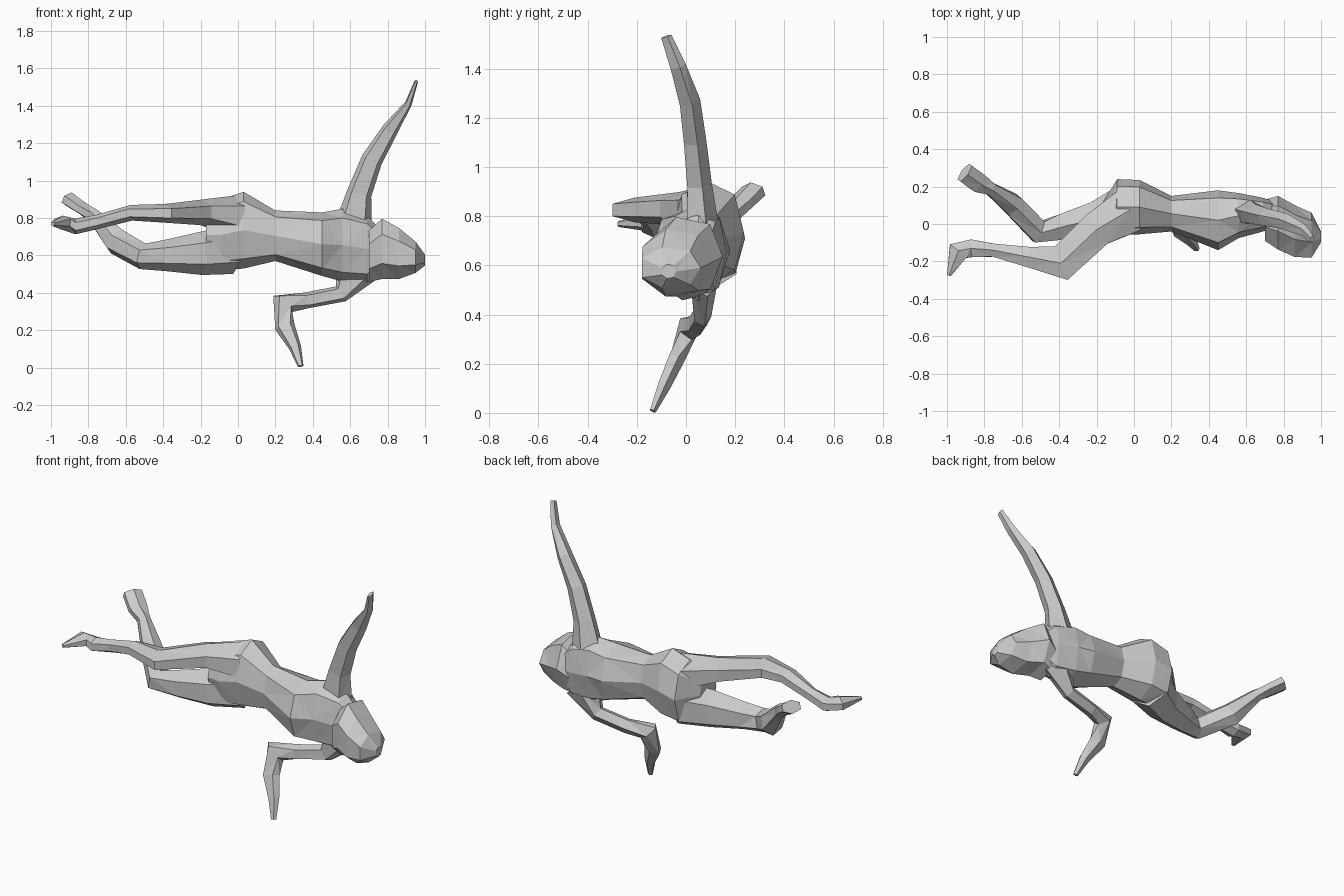
import bpy, bmesh, math
from mathutils import Vector


def loft(name, rings, ref, sides=6, axis=None, power=1.0):
    """Skin rings of (x, y, z, a, b); a runs along ref, b across it."""
    bm = bmesh.new()
    pts = [Vector(r[:3]) for r in rings]
    loops = []
    for i, (x, y, z, a, b) in enumerate(rings):
        t = Vector(axis) if axis else (pts[min(i + 1, len(pts) - 1)] - pts[max(i - 1, 0)]).normalized()
        u = Vector(ref)
        u = (u - t * u.dot(t)).normalized()
        v = t.cross(u)
        loop = []
        for k in range(sides):
            ang = 2 * math.pi * k / sides
            c, s = math.cos(ang), math.sin(ang)
            c = math.copysign(abs(c) ** power, c)
            s = math.copysign(abs(s) ** power, s)
            loop.append(bm.verts.new(pts[i] + u * a * c + v * b * s))
        loops.append(loop)
    for p, q in zip(loops, loops[1:]):
        for k in range(sides):
            n = (k + 1) % sides
            bm.faces.new((p[k], p[n], q[n], q[k]))
    bm.faces.new(loops[0][::-1])
    bm.faces.new(loops[-1])
    # irregular triangular facets
    bmesh.ops.triangulate(bm, faces=bm.faces[:])
    bmesh.ops.recalc_face_normals(bm, faces=bm.faces[:])
    me = bpy.data.meshes.new(name)
    bm.to_mesh(me)
    bm.free()
    ob = bpy.data.objects.new(name, me)
    bpy.context.collection.objects.link(ob)
    return ob


X, Y, Z = (1, 0, 0), (0, 1, 0), (0, 0, 1)

# torso, from the neck down to the hips
loft("torso", [
    (.75, .05, .63, .07, .12),
    (.69, .05, .635, .09, .18),
    (.56, .045, .655, .12, .195),
    (.45, .02, .66, .16, .17),
    (.20, .055, .705, .095, .135),
    (.03, .09, .735, .145, .205),
    (-.09, .09, .71, .15, .19),
    (-.17, .03, .71, .08, .10)], Y, 8, X, .85)

# head, tilted forward
loft("head", [
    (.70, .015, .595, .115, .14),
    (.77, .0, .635, .15, .165),
    (.86, -.045, .61, .145, .14),
    (.95, -.065, .59, .125, .085),
    (1.0, -.07, .575, .03, .03)], Y, 7, X, .9)

# raised arm
loft("raised_arm", [
    (.62, .06, .78, .07, .10),
    (.648, .05, .93, .055, .07),
    (.715, .032, 1.11, .05, .06),
    (.812, .012, 1.27, .046, .046),
    (.91, -.035, 1.41, .035, .02),
    (.953, -.082, 1.53, .024, .01)], Y, 5)

# lowered arm, bent at the elbow
loft("lowered_arm", [
    (.64, .07, .54, .06, .13),
    (.55, .065, .395, .038, .05),
    (.37, .045, .36, .042, .045),
    (.243, .01, .345, .046, .07),
    (.25, -.04, .22, .035, .056),
    (.305, -.09, .11, .028, .034),
    (.335, -.135, .008, .014, .016)], Y, 5)

# upper leg, nearly straight with a pointed foot
loft("upper_leg", [
    (-.03, .07, .81, .11, .14),
    (-.20, -.03, .83, .068, .11),
    (-.39, -.21, .825, .05, .11),
    (-.57, -.175, .828, .042, .062),
    (-.75, -.14, .78, .038, .04),
    (-.87, -.13, .755, .042, .055),
    (-.94, -.145, .775, .038, .065),
    (-.99, -.275, .768, .012, .012)], Z, 6)

# lower leg, bent back at the knee
loft("lower_leg", [
    (-.04, .10, .63, .13, .13),
    (-.20, .03, .61, .115, .105),
    (-.38, -.015, .60, .085, .08),
    (-.51, -.04, .595, .07, .07),
    (-.65, .105, .675, .075, .065),
    (-.77, .19, .81, .04, .038),
    (-.83, .22, .85, .035, .06),
    (-.905, .275, .902, .04, .06)], Z, 6)
